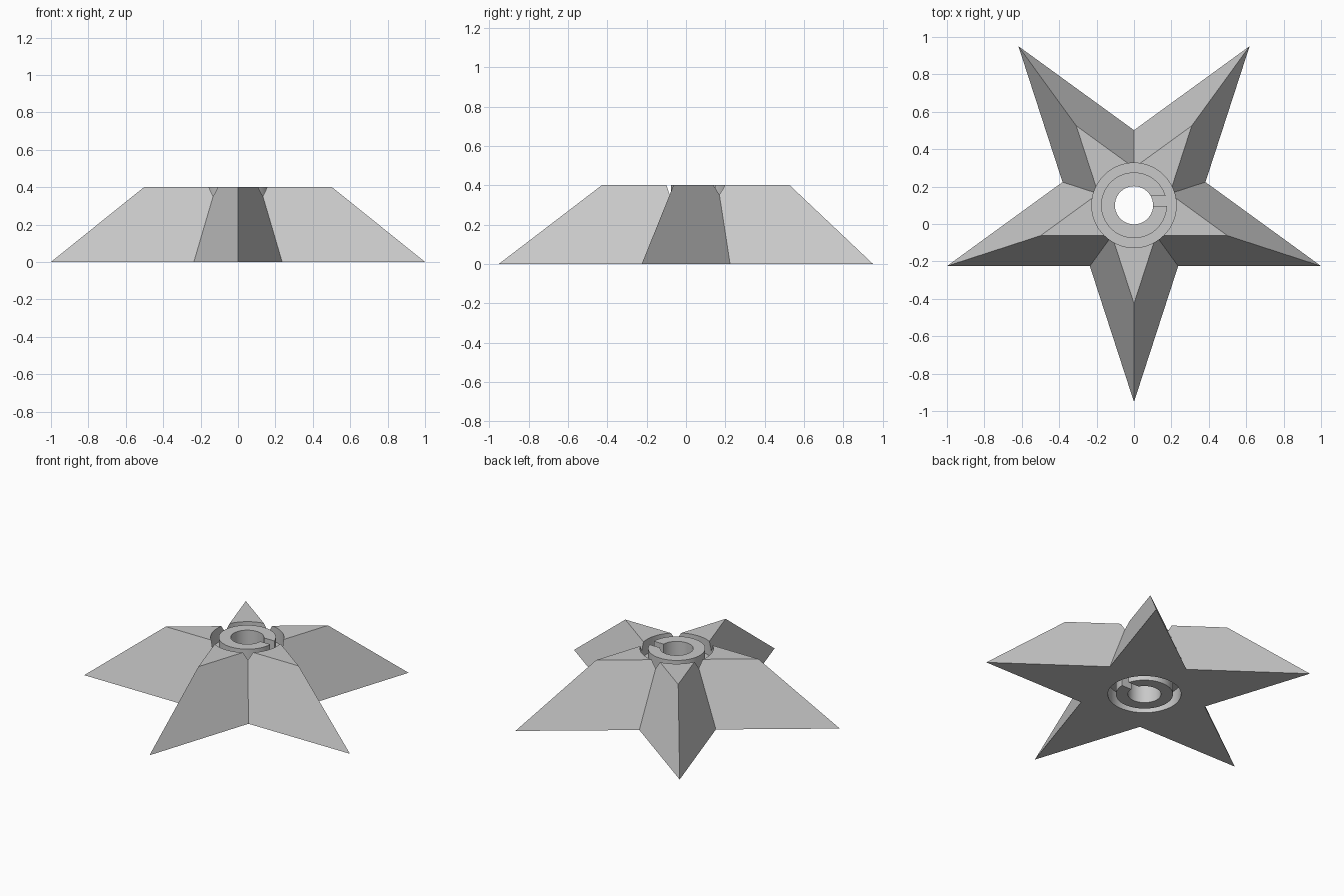
import bpy, bmesh, math
from mathutils import Matrix

if "Cube" in bpy.data.objects:
    bpy.data.objects.remove(bpy.data.objects["Cube"])

CENTRE_Y = 0.1
HEIGHT = 0.402
TIP = 1.0515           # outer radius of the star base
VALLEY = TIP * 0.382   # inner radius of the star base
DEPTH = 0.1            # depth of the groove and keyway on each side
SIDES = 64

grey = bpy.data.materials.new("plain grey")
grey.use_nodes = True
colour = (0.58, 0.58, 0.58, 1)
grey.diffuse_color = colour
grey.node_tree.nodes["Principled BSDF"].inputs["Base Color"].default_value = colour


def finish(name, bm):
    bmesh.ops.recalc_face_normals(bm, faces=bm.faces)
    mesh = bpy.data.meshes.new(name)
    bm.to_mesh(mesh)
    bm.free()
    mesh.materials.append(grey)
    obj = bpy.data.objects.new(name, mesh)
    obj.location.y = CENTRE_Y
    bpy.context.collection.objects.link(obj)
    return obj


def circle(bm, radius, z):
    turns = [2 * math.pi * i / SIDES for i in range(SIDES)]
    return [bm.verts.new((radius * math.cos(a), radius * math.sin(a), z)) for a in turns]


def bridge(bm, a, b):
    for i in range(len(a)):
        j = (i + 1) % len(a)
        bm.faces.new((a[i], a[j], b[j], b[i]))


def star_loop(bm, scale, z):
    verts = []
    for i in range(10):
        a = math.radians(-90 + 36 * i)
        r = scale * (VALLEY if i % 2 else TIP)
        verts.append(bm.verts.new((r * math.cos(a), r * math.sin(a), z)))
    return verts


def ring_cutter(name, inner, outer, z0, z1):
    bm = bmesh.new()
    loops = [circle(bm, r, z) for r, z in
             ((inner, z0), (outer, z0), (outer, z1), (inner, z1))]
    for i in range(4):
        bridge(bm, loops[i], loops[(i + 1) % 4])
    return finish(name, bm)


def hole_cutter(name, radius):
    bm = bmesh.new()
    low, high = circle(bm, radius, -0.1), circle(bm, radius, HEIGHT + 0.1)
    bridge(bm, low, high)
    bm.faces.new(low)
    bm.faces.new(high)
    return finish(name, bm)


def box_cutter(name, x0, x1, y0, y1, z0, z1):
    bm = bmesh.new()
    place = Matrix.Translation(((x0 + x1) / 2, (y0 + y1) / 2, (z0 + z1) / 2))
    size = Matrix.Diagonal((x1 - x0, y1 - y0, z1 - z0, 1))
    bmesh.ops.create_cube(bm, size=1, matrix=place @ size)
    return finish(name, bm)


# Tapered five-pointed body
bm = bmesh.new()
base, top = star_loop(bm, 1, 0), star_loop(bm, 0.5, HEIGHT)
bridge(bm, base, top)
bm.faces.new(base)
bm.faces.new(top)
star = finish("star_body", bm)

# Centre bore, ring grooves and keyways on both sides
cutters = [hole_cutter("bore_cutter", 0.102)]
for side, z0, z1 in (("top", HEIGHT - DEPTH, HEIGHT + 0.1), ("bottom", -0.1, DEPTH)):
    cutters.append(ring_cutter(side + "_groove_cutter", 0.176, 0.226, z0, z1))
    cutters.append(box_cutter(side + "_keyway_cutter", 0.05, 0.2, -0.005, 0.05, z0, z1))

bpy.ops.object.select_all(action='DESELECT')
star.select_set(True)
bpy.context.view_layer.objects.active = star
for cutter in cutters:
    mod = star.modifiers.new(cutter.name, 'BOOLEAN')
    mod.operation = 'DIFFERENCE'
    mod.solver = 'EXACT'
    mod.object = cutter
    bpy.ops.object.modifier_apply(modifier=mod.name)
    bpy.data.objects.remove(cutter)

# Round walls smooth, ridges crisp
bpy.ops.object.shade_smooth_by_angle(angle=math.radians(25))
